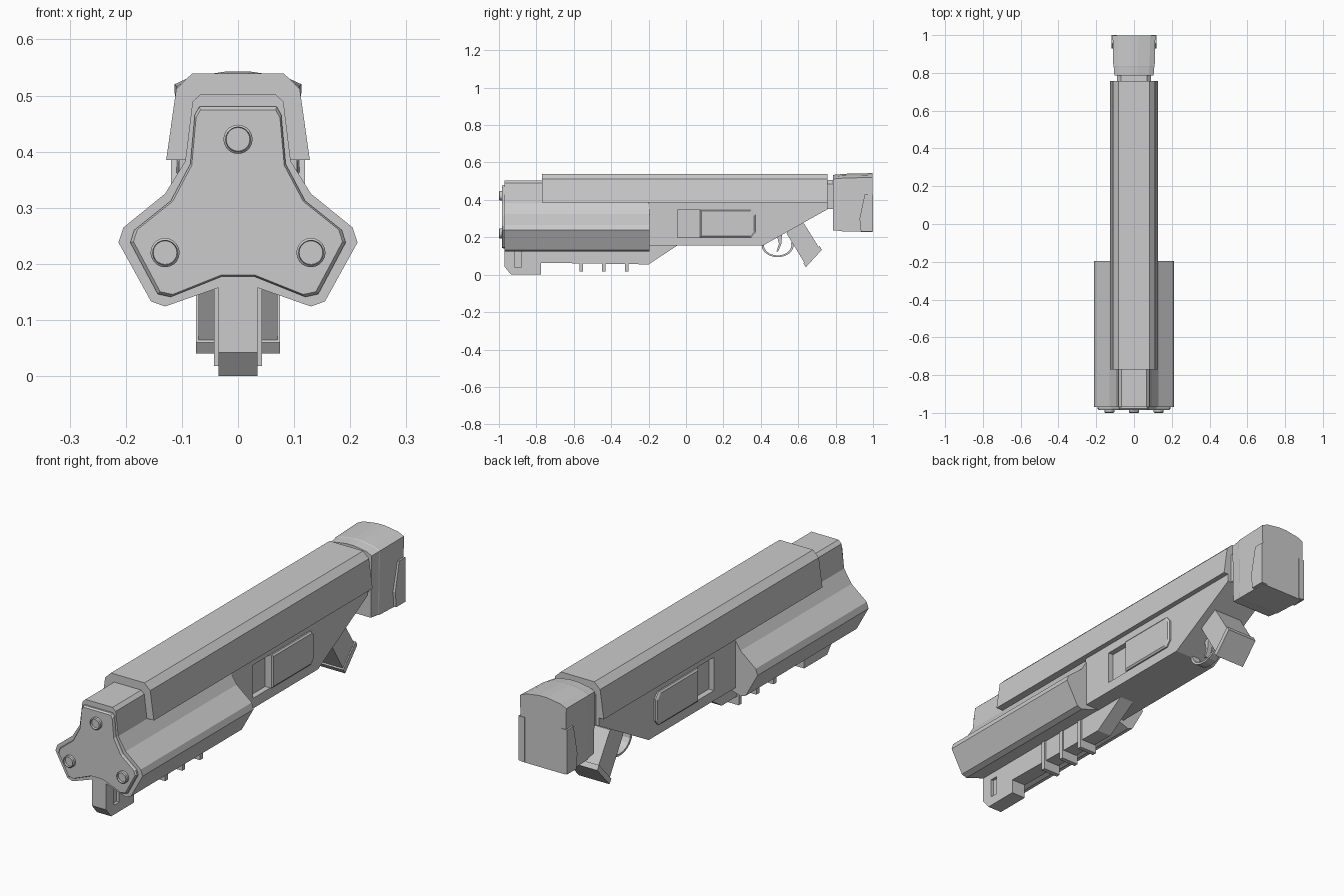
import bpy, bmesh, math
from mathutils import Matrix, Vector

if "Cube" in bpy.data.objects:
    bpy.data.objects.remove(bpy.data.objects["Cube"])


def finish(name, bm):
    bmesh.ops.recalc_face_normals(bm, faces=bm.faces)
    me = bpy.data.meshes.new(name)
    bm.to_mesh(me)
    bm.free()
    ob = bpy.data.objects.new(name, me)
    bpy.context.collection.objects.link(ob)
    return ob


def loft(name, rings):
    """Skin a list of equal-length closed 3D outlines and cap the ends."""
    bm = bmesh.new()
    vs = [[bm.verts.new(p) for p in r] for r in rings]
    n = len(vs[0])
    for a, b in zip(vs, vs[1:]):
        for i in range(n):
            j = (i + 1) % n
            bm.faces.new((a[i], a[j], b[j], b[i]))
    bm.faces.new(vs[0])
    bm.faces.new(vs[-1])
    return finish(name, bm)


def along_y(name, xz, y0, y1):
    return loft(name, [[(x, y, z) for x, z in xz] for y in (y0, y1)])


def along_x(name, yz, x0, x1):
    return loft(name, [[(x, y, z) for y, z in yz] for x in (x0, x1)])


def mirror(half):
    """Right half outline, top to bottom, to full outline."""
    return half + [(-x, z) for x, z in reversed(half)]


def rect(y0, y1, z0, z1):
    return [(y0, z0), (y1, z0), (y1, z1), (y0, z1)]


def cut(ob, cutters):
    for c in cutters:
        m = ob.modifiers.new("cut", 'BOOLEAN')
        m.object, m.operation, m.solver = c, 'DIFFERENCE', 'EXACT'
    dg = bpy.context.evaluated_depsgraph_get()
    me = bpy.data.meshes.new_from_object(ob.evaluated_get(dg))
    ob.modifiers.clear()
    ob.data = me
    for c in cutters:
        bpy.data.objects.remove(c)


# three-lobed barrel housing and its raised front plate
along_y("barrel_housing", mirror([
    (0.066, 0.503), (0.081, 0.489), (0.094, 0.383), (0.13, 0.325), (0.204, 0.265),
    (0.213, 0.238), (0.155, 0.133), (0.13, 0.124), (0.036, 0.157)]), -0.97, -0.195)
plate = mirror([
    (0.069, 0.48), (0.077, 0.466), (0.085, 0.378), (0.12, 0.312), (0.185, 0.26),
    (0.192, 0.238), (0.143, 0.146), (0.12, 0.141), (0.03, 0.177)])
inner = [(x * 0.97, 0.29 + (z - 0.29) * 0.97) for x, z in plate]
loft("front_plate", [[(x, y, z) for x, z in o]
                     for o, y in ((plate, -0.96), (plate, -0.978), (inner, -0.985))])

# muzzle rings with sunken bores
for i, (x, z) in enumerate([(0, 0.422), (-0.13, 0.22), (0.13, 0.22)]):
    rings = []
    for r, y in ((0.026, -0.975), (0.026, -0.996), (0.022, -1.0), (0.021, -0.99)):
        rings.append([(x + r * math.cos(k * math.pi / 10), y, z + r * math.sin(k * math.pi / 10))
                      for k in range(20)])
    loft(f"muzzle_{i + 1}", rings)

# long top cover
along_y("top_cover", mirror([(0.082, 0.539), (0.11, 0.512), (0.128, 0.385)]), -0.77, 0.757)

# receiver with side pockets
receiver = along_x("receiver", [(-0.2, 0.155), (0.41, 0.155), (0.757, 0.35), (0.757, 0.5),
                                (-0.2, 0.5)], -0.105, 0.105)
cut(receiver, [along_x("pocket_cutter", rect(-0.045, 0.08, 0.2, 0.347), s * 0.08, s * 0.2)
               for s in (-1, 1)])

# side cover panels with clipped rear corners and a bevelled face
panel = [(0.075, 0.2), (0.35, 0.2), (0.372, 0.225), (0.372, 0.322), (0.35, 0.347), (0.075, 0.347)]
small = [(0.22 + (y - 0.22) * 0.95, 0.274 + (z - 0.274) * 0.9) for y, z in panel]
for s, side in ((-1, "left"), (1, "right")):
    loft(f"side_panel_{side}", [[(s * x, y, z) for y, z in o]
                                for o, x in ((panel, 0.08), (panel, 0.111), (small, 0.117))])

# under rail, ribs and front block
along_x("under_rail", [(-0.8, 0.064), (-0.2, 0.055), (-0.045, 0.157), (-0.045, 0.2),
                       (-0.8, 0.2)], -0.035, 0.035)
for i, y in enumerate((-0.56, -0.44, -0.317)):
    along_x(f"rail_rib_{i + 1}", rect(y - 0.01, y + 0.01, 0.018, 0.16), -0.043, 0.043)
block = along_x("front_block", [(-0.97, 0.042), (-0.935, 0), (-0.775, 0), (-0.775, 0.18),
                                (-0.97, 0.18)], -0.035, 0.035)
cut(block, [along_x("slot_cutter", rect(-0.917, -0.88, 0.042, 0.127), s * 0.022, s * 0.1)
            for s in (-1, 1)])

# neck and shoulder stock
along_y("stock_neck", mirror([(0.07, 0.505), (0.09, 0.485), (0.09, 0.35)]), 0.74, 0.80)
section = mirror([(0.02, 0.543), (0.085, 0.533), (0.113, 0.52), (0.108, 0.228)])
rings = []
for y, sx, sz in ((0.785, 0.92, 0.94), (0.83, 0.95, 0.965), (0.835, 0.97, 0.975), (0.997, 1, 1)):
    rings.append([(x * sx, y, 0.385 + (z - 0.385) * sz) for x, z in section])
loft("shoulder_stock", rings)
for s, side in ((-1, "left"), (1, "right")):
    along_x(f"stock_side_pad_{side}", [(0.935, 0.232), (0.928, 0.3), (0.955, 0.428),
                                       (1.0, 0.428), (1.0, 0.232)], s * 0.09, s * 0.119)

# pistol grip and its base plate
along_x("pistol_grip", [(0.537, 0.222), (0.635, 0.06), (0.713, 0.142), (0.63, 0.275),
                        (0.58, 0.275)], -0.07, 0.07)
along_x("grip_base", [(0.628, 0.06), (0.641, 0.04), (0.726, 0.133), (0.715, 0.153)], -0.075, 0.075)

# trigger guard and trigger
arc = [math.radians(a) for a in range(175, 376, 20)]
guard = [[(0.49 + r * math.cos(a), 0.158 + 0.75 * r * math.sin(a)) for a in arc]
         for r in (0.086, 0.074)]
along_x("trigger_guard", guard[0] + guard[1][::-1], -0.02, 0.02)
along_x("trigger", [(0.485, 0.215), (0.497, 0.165), (0.484, 0.125), (0.493, 0.125),
                    (0.51, 0.165), (0.515, 0.225)], -0.012, 0.012)
